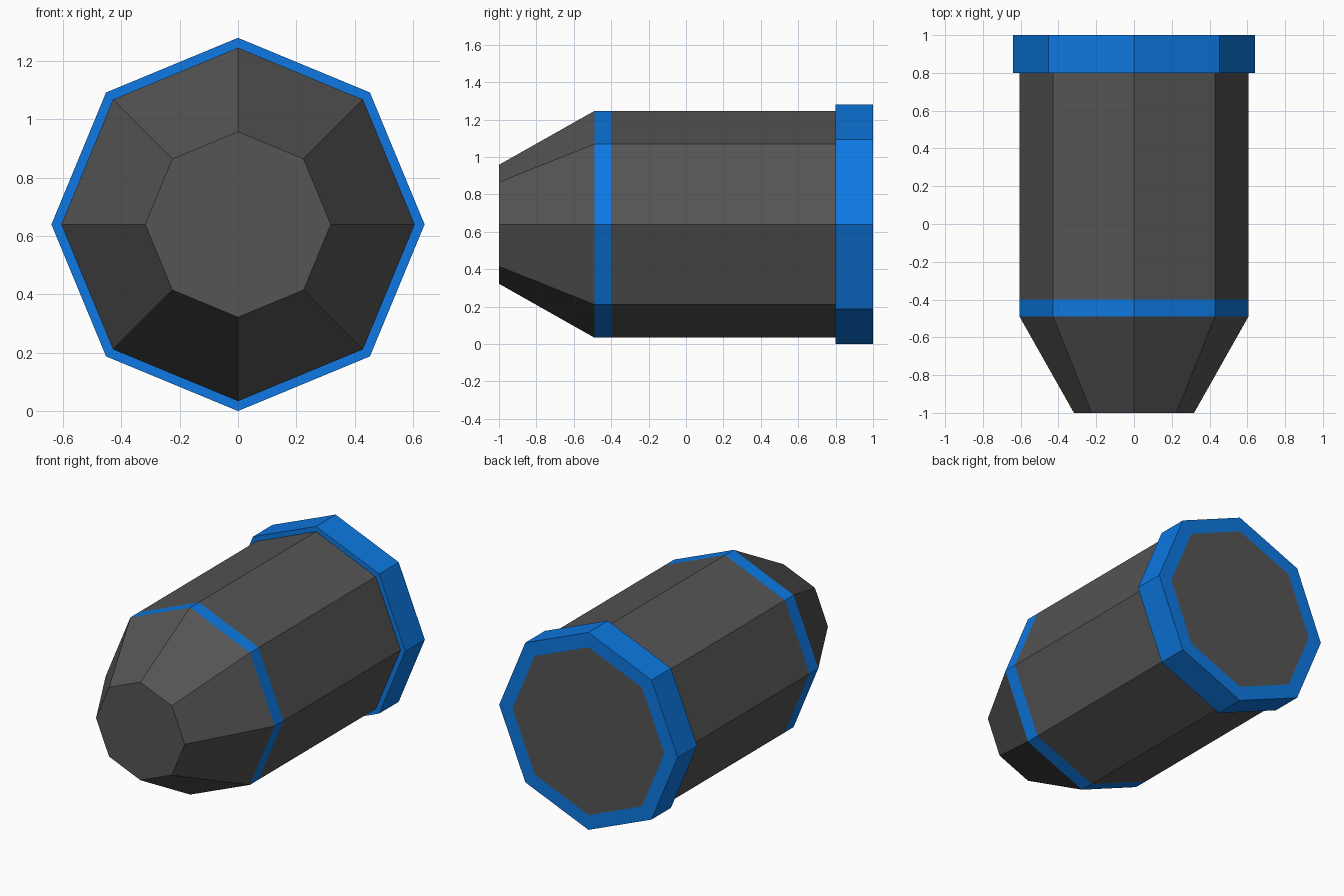
import bpy
import bmesh
import math

SIDES = 8
CENTRE_Z = 0.64

cube = bpy.data.objects.get("Cube")
if cube:
    bpy.data.objects.remove(cube, do_unlink=True)


def make_material(name, colour):
    mat = bpy.data.materials.new(name)
    mat.use_nodes = True
    mat.diffuse_color = (*colour, 1)
    mat.node_tree.nodes["Principled BSDF"].inputs["Base Color"].default_value = (*colour, 1)
    return mat


grey = make_material("dark grey", (0.09, 0.09, 0.09))
blue = make_material("bright blue", (0.004, 0.19, 0.76))
GREY, BLUE = 0, 1


def octagon_ring(bm, y, radius):
    """Eight vertices around the long axis, with a corner at the top."""
    angles = [2 * math.pi * i / SIDES for i in range(SIDES)]
    return [bm.verts.new((radius * math.sin(a), y, CENTRE_Z + radius * math.cos(a)))
            for a in angles]


def build_part(name, profile, colours, front_cap=None, back_cap=None):
    """Sweep (y, radius) points into rings; colours holds one slot per strip."""
    bm = bmesh.new()
    rings = [octagon_ring(bm, y, r) for y, r in profile]
    for first, second, slot in zip(rings, rings[1:], colours):
        for i in range(SIDES):
            j = (i + 1) % SIDES
            bm.faces.new((first[i], first[j], second[j], second[i])).material_index = slot
    if front_cap is not None:
        bm.faces.new(rings[0]).material_index = front_cap
    if back_cap is not None:
        bm.faces.new(rings[-1]).material_index = back_cap
    bmesh.ops.recalc_face_normals(bm, faces=bm.faces)
    mesh = bpy.data.meshes.new(name)
    bm.to_mesh(mesh)
    bm.free()
    mesh.materials.append(grey)
    mesh.materials.append(blue)
    obj = bpy.data.objects.new(name, mesh)
    bpy.context.collection.objects.link(obj)
    return obj


# Tapered nose, painted band and straight barrel
build_part("capsule_body",
           [(-1, 0.318), (-0.49, 0.606), (-0.4, 0.606), (0.85, 0.606)],
           [GREY, BLUE, GREY], front_cap=GREY, back_cap=GREY)

# Rear collar with a flush grey end plate
build_part("rear_collar",
           [(0.8, 0.56), (0.8, 0.64), (1, 0.64), (1, 0.544)],
           [BLUE, BLUE, BLUE], front_cap=BLUE, back_cap=GREY)
